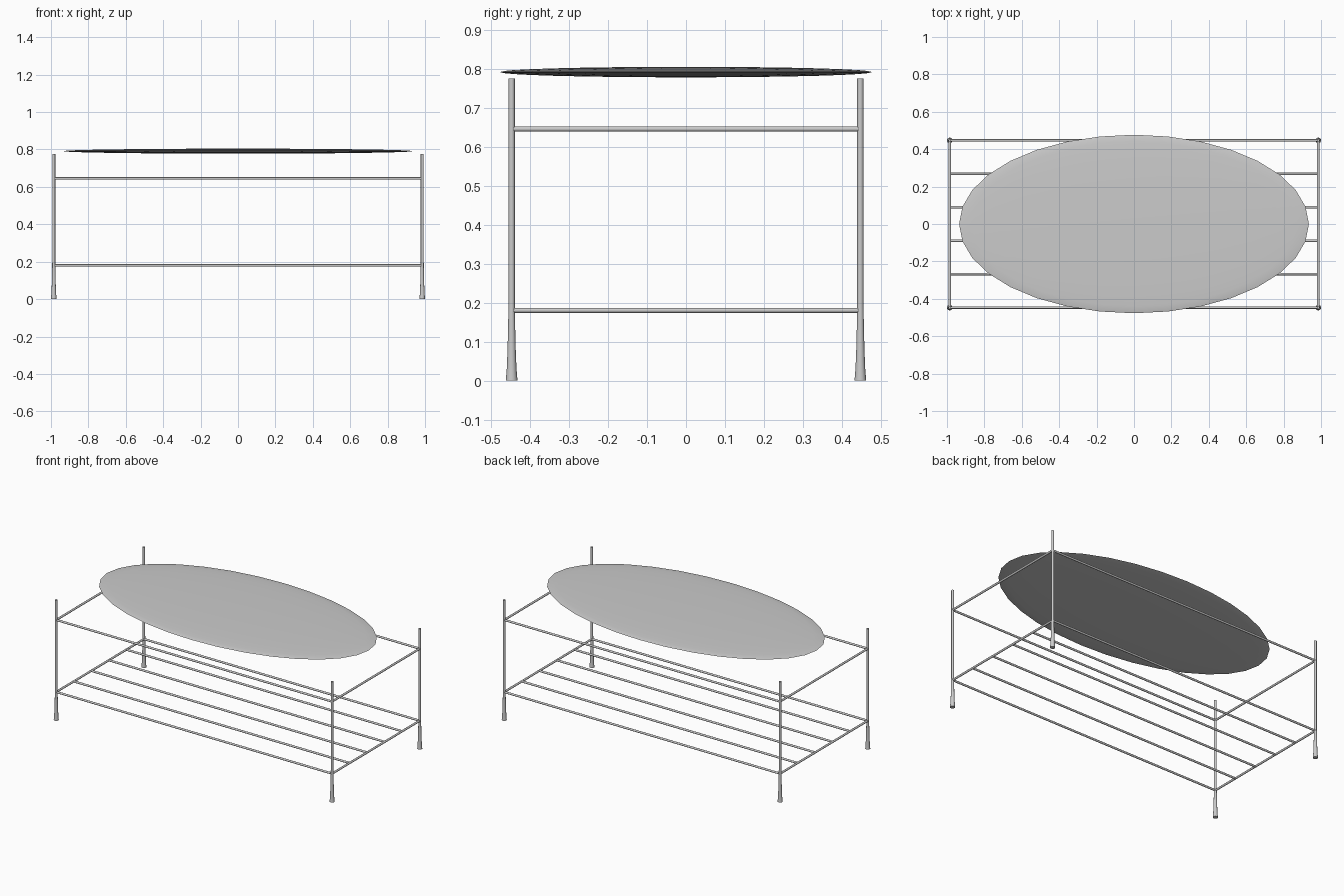
import bpy
import math
from mathutils import Vector

if "Cube" in bpy.data.objects:
    bpy.data.objects.remove(bpy.data.objects["Cube"], do_unlink=True)

grey = bpy.data.materials.new("neutral_grey")
grey.use_nodes = True
colour = (0.6, 0.6, 0.6, 1)
grey.diffuse_color = colour
grey.node_tree.nodes["Principled BSDF"].inputs["Base Color"].default_value = colour

LEG_X, LEG_Y = 0.985, 0.447
LOW_Z, HIGH_Z = 0.18, 0.645


def finish(name, angle=40):
    obj = bpy.context.object
    obj.name = name
    obj.data.materials.append(grey)
    bpy.ops.object.shade_smooth_by_angle(angle=math.radians(angle))
    return obj


def rod(name, start, end, radius=0.0065):
    a, b = Vector(start), Vector(end)
    bpy.ops.mesh.primitive_cylinder_add(
        vertices=16, radius=radius, depth=(b - a).length, location=(a + b) / 2)
    bpy.context.object.rotation_euler = (b - a).to_track_quat("Z", "Y").to_euler()
    return finish(name)


def leg(name, x, y):
    # Turned leg with a flared foot
    profile = [(0.015, 0), (0.0145, 0.006), (0.0125, 0.03), (0.0105, 0.08),
               (0.009, 0.14), (0.008, 0.2), (0.008, 0.775)]
    n = 16
    verts = [(r * math.cos(math.tau * i / n), r * math.sin(math.tau * i / n), z)
             for r, z in profile for i in range(n)]
    faces = [(k * n + i, k * n + (i + 1) % n, (k + 1) * n + (i + 1) % n, (k + 1) * n + i)
             for k in range(len(profile) - 1) for i in range(n)]
    faces += [tuple(reversed(range(n))), tuple(range(len(verts) - n, len(verts)))]
    mesh = bpy.data.meshes.new(name)
    mesh.from_pydata(verts, [], faces)
    obj = bpy.data.objects.new(name, mesh)
    obj.location = (x, y, 0)
    bpy.context.collection.objects.link(obj)
    bpy.ops.object.select_all(action="DESELECT")
    obj.select_set(True)
    bpy.context.view_layer.objects.active = obj
    finish(name)


# Thin lens-shaped oval top
bpy.ops.mesh.primitive_uv_sphere_add(segments=32, ring_count=16, radius=1,
                                     location=(0, 0, 0.791))
bpy.context.object.scale = (0.935, 0.477, 0.0135)
bpy.ops.object.transform_apply(location=False, rotation=False, scale=True)
finish("oval_top", 60)

# Four legs
for sx, side in ((1, "left"), (-1, "right")):
    for sy, end in ((-1, "front"), (1, "back")):
        leg(f"{end}_{side}_leg", sx * LEG_X, sy * LEG_Y)

# Upper and lower rail frames
for z, level in ((LOW_Z, "lower"), (HIGH_Z, "upper")):
    for s, side, end in ((1, "left", "back"), (-1, "right", "front")):
        rod(f"{level}_{end}_rail", (-LEG_X, s * LEG_Y, z), (LEG_X, s * LEG_Y, z))
        rod(f"{level}_{side}_rail", (s * LEG_X, -LEG_Y, z), (s * LEG_X, LEG_Y, z))

# Shelf slats between the lower side rails
for i in range(1, 5):
    y = -LEG_Y + i * 2 * LEG_Y / 5
    rod(f"shelf_slat_{i}", (-LEG_X, y, LOW_Z), (LEG_X, y, LOW_Z))
